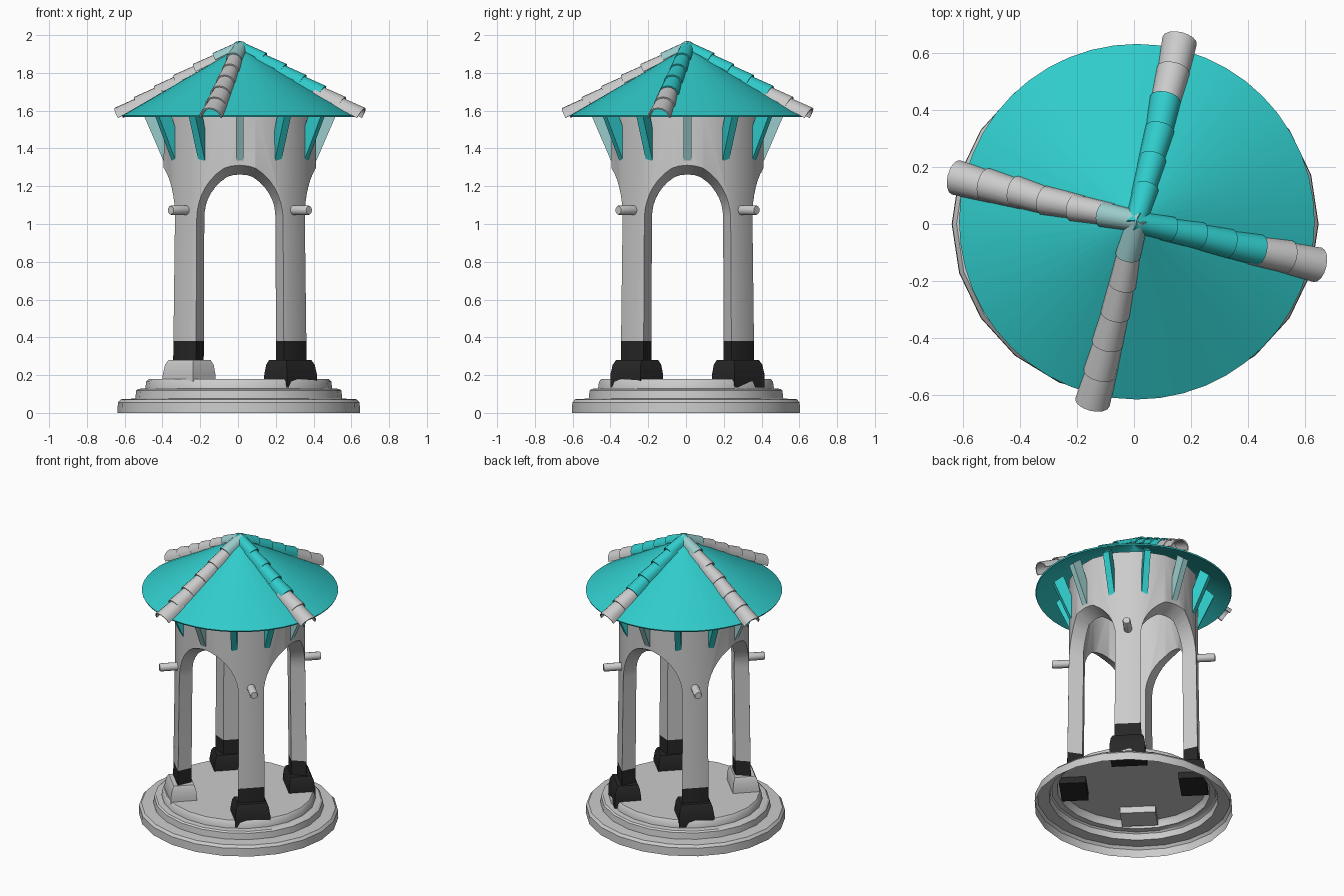
import bpy, bmesh, math, random
from mathutils import Matrix, Vector

if "Cube" in bpy.data.objects:
    bpy.data.objects.remove(bpy.data.objects["Cube"])

random.seed(4)
CX, CY = 0.01, 0.008


def material(name, rgb):
    m = bpy.data.materials.new(name)
    m.diffuse_color = (*rgb, 1)
    m.use_nodes = True
    m.node_tree.nodes["Principled BSDF"].inputs["Base Color"].default_value = m.diffuse_color
    return m


TEAL = material("teal_paint", (0.03, 0.6, 0.6))
PALE = material("pale_teal", (0.33, 0.6, 0.6))
DARK = material("soot_black", (0.02, 0.02, 0.02))


def make(name, verts, faces, mat=None, angle=35, move=(CX, CY, 0)):
    bm = bmesh.new()
    vs = [bm.verts.new(Vector(v) + Vector(move)) for v in verts]
    for f in faces:
        bm.faces.new([vs[i] for i in f])
    bmesh.ops.recalc_face_normals(bm, faces=bm.faces)
    me = bpy.data.meshes.new(name)
    bm.to_mesh(me)
    bm.free()
    ob = bpy.data.objects.new(name, me)
    bpy.context.collection.objects.link(ob)
    if mat:
        me.materials.append(mat)
    smooth(ob, angle)
    return ob


def smooth(ob, angle):
    bpy.ops.object.select_all(action='DESELECT')
    ob.select_set(True)
    bpy.context.view_layer.objects.active = ob
    bpy.ops.object.shade_smooth_by_angle(angle=math.radians(angle))


def lathe(name, prof, n, phase=0, closed=False, cap=False, sx=1, sy=1, **kw):
    """Revolve (radius, z) points about z."""
    verts = []
    for r, z in prof:
        for i in range(n):
            a = phase + math.tau * i / n
            verts.append((r * sx * math.cos(a), r * sy * math.sin(a), z))
    k = len(prof)
    faces = []
    for j in range(k if closed else k - 1):
        a, b = j * n, ((j + 1) % k) * n
        faces += [(a + i, a + (i + 1) % n, b + (i + 1) % n, b + i) for i in range(n)]
    if cap:
        faces.append(tuple((k - 1) * n + i for i in range(n)))
    return make(name, verts, faces, **kw)


def loft(name, sections, caps=True, rot=0, **kw):
    """Join equal-length closed sections, turned about z by rot."""
    n = len(sections[0])
    R = Matrix.Rotation(rot, 3, 'Z')
    verts = [R @ Vector(p) for s in sections for p in s]
    faces = []
    for j in range(len(sections) - 1):
        a, b = j * n, (j + 1) * n
        faces += [(a + i, a + (i + 1) % n, b + (i + 1) % n, b + i) for i in range(n)]
    if caps:
        faces += [tuple(range(n)), tuple(range((len(sections) - 1) * n, len(sections) * n))]
    return make(name, verts, faces, **kw)


def rect(x0, x1, w, z0, z1=None):
    z1 = z0 if z1 is None else z1
    return [(x0, -w, z0), (x1, -w, z1), (x1, w, z1), (x0, w, z0)]


# Stepped round base, open underneath
lathe("stepped_base", [(0.642, 0), (0.64, 0.055), (0.625, 0.072), (0.548, 0.076),
                       (0.543, 0.118), (0.532, 0.127), (0.495, 0.13), (0.49, 0.165),
                       (0.478, 0.179)], 22, cap=True, sy=0.95, move=(0.004, 0, 0))

# Drum wall, cut into four pillars by splayed arches
drum = lathe("arcade_wall", [(0.424, 0.24), (0.412, 1.1), (0.41, 1.64), (0.32, 1.64),
                             (0.32, 1.1), (0.328, 0.24)], 16, phase=math.tau / 32, closed=True)


def arch(d):
    w = 0.19 + 0.46 * (d - 0.26)
    top = 1.26 + 0.55 * (d - 0.31)
    pts = [(d, -w, 0.1)]
    for i in range(19):
        t = math.pi * (1 - i / 18)
        pts.append((d, w * math.cos(t), 1.03 + (top - 1.03) * math.sin(t)))
    return pts + [(d, w, 0.1)]


for k in range(4):
    cutter = loft("arch_cutter", [arch(0.15), arch(0.55)], rot=k * math.pi / 2)
    cutter.hide_render = True
    mod = drum.modifiers.new("arch", 'BOOLEAN')
    mod.operation, mod.solver, mod.object = 'DIFFERENCE', 'EXACT', cutter
    bpy.context.view_layer.objects.active = drum
    bpy.ops.object.modifier_apply(modifier=mod.name)
    bpy.data.objects.remove(cutter)

# Blackened pillar bottoms
stone = material("stone_grey", (0.6, 0.6, 0.6))
drum.data.materials.clear()
drum.data.materials.append(stone)
drum.data.materials.append(DARK)
bm = bmesh.new()
bm.from_mesh(drum.data)
bmesh.ops.bisect_plane(bm, geom=bm.verts[:] + bm.edges[:] + bm.faces[:],
                       plane_co=(0, 0, 0.38), plane_no=(0, 0, 1))
for f in bm.faces:
    f.material_index = int(f.calc_center_median().z < 0.38)
bm.to_mesh(drum.data)
bm.free()
smooth(drum, 35)

# Pillar feet and pegs on the diagonals
for k in range(4):
    a = math.radians(45 + 90 * k)
    loft("pillar_foot", [rect(0.295, 0.465, 0.113, 0.135), rect(0.295, 0.465, 0.113, 0.2),
                         rect(0.302, 0.455, 0.105, 0.255), rect(0.312, 0.442, 0.093, 0.28)],
         rot=a, mat=None if k == 2 else DARK)
    ring = lambda x, r: [(x, r * math.cos(t * math.tau / 12), 1.073 + r * math.sin(t * math.tau / 12))
                         for t in range(12)]
    loft("pillar_peg", [ring(0.37, 0.026), ring(0.51, 0.026), ring(0.518, 0.022)], rot=a)

# Slanted eave brackets
for k in range(12):
    loft("eave_bracket", [rect(0.365, 0.405, 0.02, 1.40, 1.335), rect(0.455, 0.515, 0.02, 1.64, 1.59)],
         rot=k * math.tau / 12, mat=TEAL if k % 3 else PALE)

# Thin conical roof
lathe("roof_cone", [(0.003, 1.935), (0.622, 1.575), (0.618, 1.566), (0.003, 1.922)], 48,
      closed=True, mat=TEAL)

# Four ridges of overlapping half-round tiles
slope = math.atan2(0.36, 0.62)
out = Vector((math.cos(slope), 0, -math.sin(slope)))
up = Vector((math.sin(slope), 0, math.cos(slope)))


def tile_section(s, r, lift, side):
    c = Vector((0, 0, 1.935)) + out * s + up * lift
    arc = [math.pi * i / 8 for i in range(9)]
    pts = [c + up * (rr * math.sin(t)) + Vector((0, side + rr * math.cos(t), 0))
           for rr, ts in ((r, arc), (r - 0.008, arc[::-1])) for t in ts]
    return pts


for k in range(4):
    a = math.radians(-13.5 + 90 * k)
    for i in range(6):
        s0 = 0.005 + 0.122 * i
        r = 0.041 + 0.0035 * i
        j = random.uniform(-0.005, 0.005)
        loft("ridge_tile", [tile_section(s0 - 0.02, r - 0.005, -0.006, j),
                            tile_section(s0 + 0.135, r + 0.003, 0.004, -j)], rot=a,
             mat=TEAL if k < 2 and i < 4 else (PALE if i < 1 else None))
